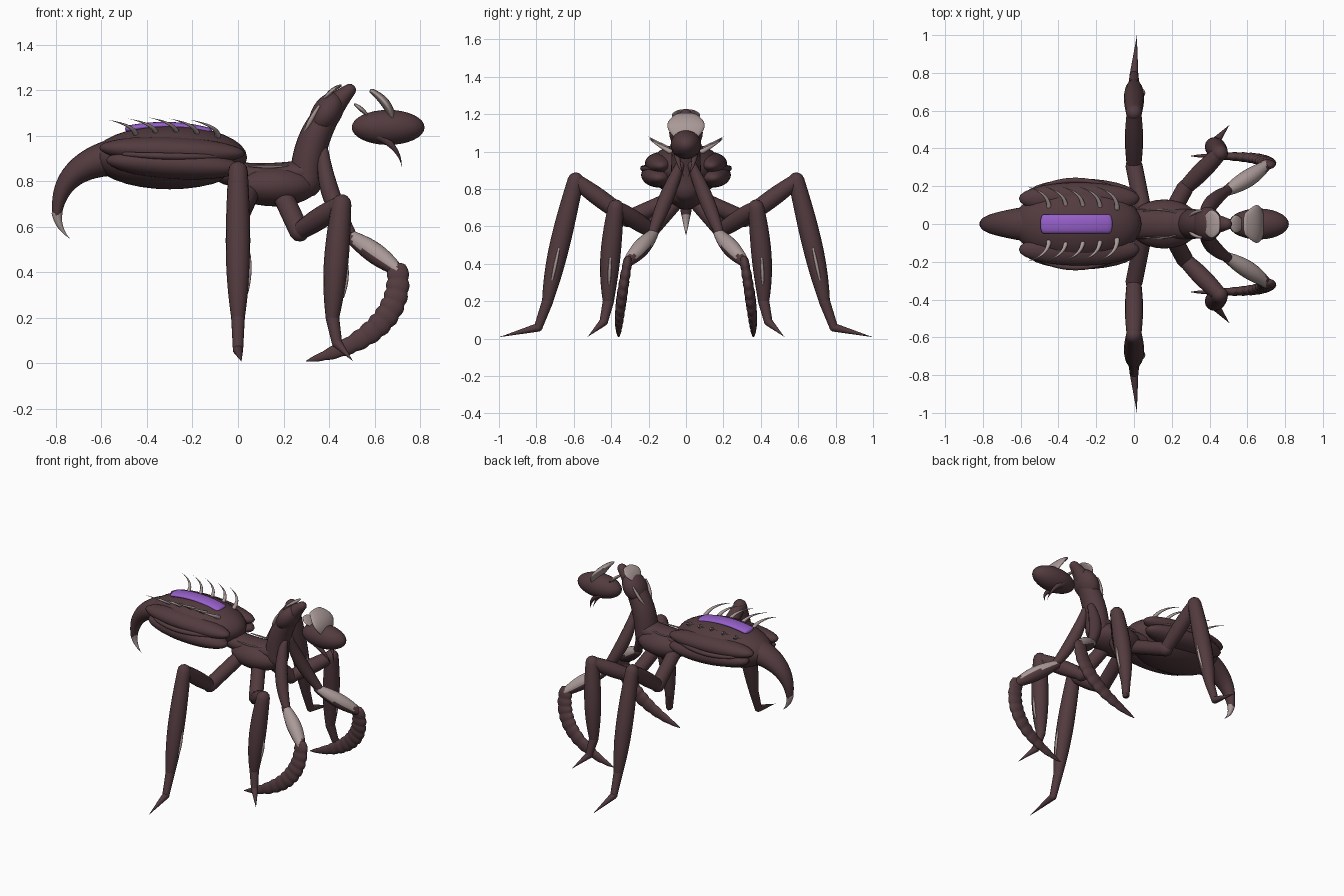
import bpy, bmesh
from math import sin, cos, pi
from mathutils import Vector, Matrix

cube = bpy.data.objects.get("Cube")
if cube:
    bpy.data.objects.remove(cube)


def material(name, *rgb):
    m = bpy.data.materials.new(name)
    m.use_nodes = True
    m.diffuse_color = (*rgb, 1)
    m.node_tree.nodes["Principled BSDF"].inputs["Base Color"].default_value = m.diffuse_color
    return m


shell = material("dark brown shell", .085, .043, .049)
bone = material("pale grey bone", .4, .32, .31)
violet = material("violet", .3, .115, .58)


# Thickness rules along a swept part, from its start (t = 0) to its end (t = 1)
def even(t):
    return 1


def spindle(t):
    return .6 + .4 * sin(pi * t)


def taper(t):
    return 1 - .75 * t


def spike(t):
    return 1 - t


def flare(t):
    return 1 - .6 * t ** 3


def scalloped(t):
    return (1 - t) ** .7 * (.6 + t) * (1 + .14 * abs(sin(11 * pi * t)))


def finish(name, mesh, materials, pair, pale_faces=None):
    """Turn the bmesh into a smooth object, mirrored across the body if paired."""
    bmesh.ops.recalc_face_normals(mesh, faces=mesh.faces)
    mesh.normal_update()
    for face in mesh.faces:
        face.smooth = True
        if pale_faces and pale_faces(face):
            face.material_index = 1
    data = bpy.data.meshes.new(name)
    mesh.to_mesh(data)
    mesh.free()
    for m in materials:
        data.materials.append(m)
    part = bpy.data.objects.new(name, data)
    bpy.context.collection.objects.link(part)
    if pair:
        mirror = part.modifiers.new("Mirror", "MIRROR")
        mirror.use_axis = (False, True, False)
        mirror.use_mirror_merge = False


def sweep(name, start, middle, end, width, height=None, shape=even, materials=(shell,),
          pair=False, side_axis="Y", steps=20, sides=16, pale_faces=None):
    """Sweep an oval along the curve through three points and round both ends."""
    start, middle, end = Vector(start), Vector(middle), Vector(end)
    height = height or width
    control = 2 * middle - (start + end) / 2
    axis = Vector((side_axis == "X", side_axis == "Y", 0))
    rings = []
    for i in range(steps + 1):
        t = i / steps
        centre = start * (1 - t) ** 2 + control * 2 * t * (1 - t) + end * t * t
        along = ((control - start) * (1 - t) + (end - control) * t).normalized()
        size = max(shape(t), .03)
        rings.append((centre, along, width * size, height * size))

    def cap(ring, sign):
        centre, along, wide, high = ring
        return [(centre + along * sign * min(wide, high) * sin(a), along, wide * cos(a), high * cos(a))
                for a in (.5, 1, 1.4)]

    rings = cap(rings[0], -1)[::-1] + rings + cap(rings[-1], 1)
    mesh = bmesh.new()
    loops = []
    for centre, along, wide, high in rings:
        across = (axis - along * along.dot(axis)).normalized()
        up = along.cross(across)
        angles = [2 * pi * j / sides for j in range(sides)]
        loops.append([mesh.verts.new(centre + across * wide * cos(a) + up * high * sin(a)) for a in angles])
    for near, far in zip(loops, loops[1:]):
        for j in range(sides):
            mesh.faces.new((near[j - 1], near[j], far[j], far[j - 1]))
    mesh.faces.new(loops[0])
    mesh.faces.new(loops[-1])
    finish(name, mesh, materials, pair, pale_faces)


def ellipsoid(name, centre, radii, pair=False, tilt=0):
    mesh = bmesh.new()
    place = Matrix.Translation(centre) @ Matrix.Rotation(tilt, 4, "Y") @ Matrix.Diagonal((*radii, 1))
    bmesh.ops.create_uvsphere(mesh, u_segments=28, v_segments=16, radius=1, matrix=place)
    finish(name, mesh, (shell,), pair)


# Abdomen: core, side lobes and a violet strip along the back
ellipsoid("abdomen", (-.3, 0, .905), (.34, .2, .14))
ellipsoid("upper_abdomen_lobe", (-.29, .135, .935), (.32, .085, .06), pair=True, tilt=.04)
ellipsoid("lower_abdomen_lobe", (-.28, .145, .875), (.3, .095, .065), pair=True, tilt=.06)
sweep("side_ridge", (-.5, .19, .92), (-.3, .23, .91), (-.08, .18, .91), .015, shape=spindle, pair=True)
sweep("back_strip", (-.48, 0, 1.03), (-.3, 0, 1.045), (-.13, 0, 1.02), .05, .016, materials=(violet,))

# Row of curved spines on each side of the back
for i in range(5):
    root = Vector((-.45 + .09 * i, .085, 1.01 - .005 * abs(i - 2)))
    sweep(f"back_spine_{i + 1}", root, root + Vector((-.03, .07, .04)), root + Vector((-.12, .115, .07)),
          .014, shape=spike, materials=(bone,), pair=True, sides=10)

# Hooked tail with a pale stinger
sweep("tail", (-.52, 0, .91), (-.72, 0, .83), (-.795, 0, .66), .1, .085, shape=taper, sides=24)
sweep("stinger", (-.795, 0, .66), (-.78, 0, .6), (-.74, 0, .55), .024, shape=spike, materials=(bone,))

# Thorax and the raised neck
ellipsoid("thorax", (.16, 0, .78), (.19, .13, .09))
sweep("waist", (-.05, 0, .84), (.1, 0, .825), (.3, 0, .84), .08, .055)
sweep("thorax_trim", (.05, .07, .867), (.14, .075, .863), (.22, .06, .87), .005,
      shape=spindle, materials=(bone,), pair=True, sides=8)
sweep("neck", (.3, 0, .8), (.35, 0, 1.02), (.49, 0, 1.2), .08, .072, shape=flare, sides=24)
ellipsoid("neck_collar", (.39, 0, 1.1), (.1, .09, .065), tilt=-1)
sweep("neck_top_plate", (.375, 0, 1.155), (.41, 0, 1.195), (.45, 0, 1.22), .075, .01,
      shape=spindle, materials=(bone,))
sweep("neck_side_trim", (.295, .04, 1.02), (.32, .06, 1.07), (.355, .07, 1.13), .01,
      shape=spindle, materials=(bone,), pair=True, sides=8)

# Head with pale crest, rear plate and mandibles
ellipsoid("head", (.66, 0, 1.037), (.16, .082, .077))
sweep("head_crest", (.59, 0, 1.195), (.65, 0, 1.14), (.68, 0, 1.07), .1, .02,
      shape=spindle, materials=(bone,), sides=24)
sweep("head_rear_plate", (.515, 0, 1.137), (.54, 0, 1.118), (.57, 0, 1.09), .048, .01,
      shape=spindle, materials=(bone,))
sweep("mandible", (.62, .045, 1), (.69, .04, .94), (.72, .01, .865), .022, shape=spike, pair=True, sides=10)


# Grasping front legs with pale forearms and scalloped blades
def forearm_top(face):
    return face.normal.z > -.1 and .5 < face.calc_center_median().x < .7


sweep("front_upper_leg", (.375, .03, .93), (.41, .11, .74), (.5, .18, .56), .04, shape=spindle, pair=True)
sweep("front_forearm", (.49, .175, .56), (.6, .24, .485), (.7, .31, .41), .046, shape=spindle,
      materials=(shell, bone), pair=True, sides=20, pale_faces=forearm_top)
sweep("front_blade", (.7, .31, .42), (.62, .35, .17), (.3, .36, .01), .036, .068,
      shape=scalloped, pair=True, steps=66)


# Walking legs: a bent thigh, a long shin, a pointed foot and a pale shin edge
def walking_leg(name, hip, elbow, knee, calf, ankle, heel, toe):
    joints = [Vector(p) for p in (hip, elbow, knee, calf, ankle, heel, toe)]
    hip, elbow, knee, calf, ankle, heel, toe = joints

    def segment(part, start, middle, end, thickness, shape, **options):
        sweep(f"{name}_{part}", start, middle, end, thickness, shape=shape, pair=True, side_axis="X", **options)

    segment("hip", hip, (hip + elbow) / 2, elbow, .045, even)
    segment("thigh", elbow, (elbow + knee) / 2, knee, .048, lambda t: .8 + .2 * sin(pi * t))
    segment("shin", knee, calf, ankle, .054, lambda t: .8 + .25 * sin(pi * t) - .25 * t * t)
    segment("ankle", ankle, (ankle + heel) / 2, heel, .03, lambda t: 1 - .25 * t)
    segment("foot", heel, (heel + toe) / 2, toe, .023, spike)
    front = Vector((.05, 0, 0))
    segment("shin_trim", calf + front, calf.lerp(ankle, .3) + front, calf.lerp(ankle, .6) + front * .8,
            .009, spindle, materials=(bone,), sides=8)


walking_leg("middle_leg", (.2, .06, .73), (.27, .19, .58), (.455, .375, .7),
            (.43, .405, .43), (.415, .415, .2), (.435, .44, .09), (.505, .525, .01))
walking_leg("rear_leg", (.05, .06, .75), (0, .31, .64), (0, .59, .845),
            (0, .68, .48), (0, .74, .2), (0, .79, .06), (.015, .997, .008))
